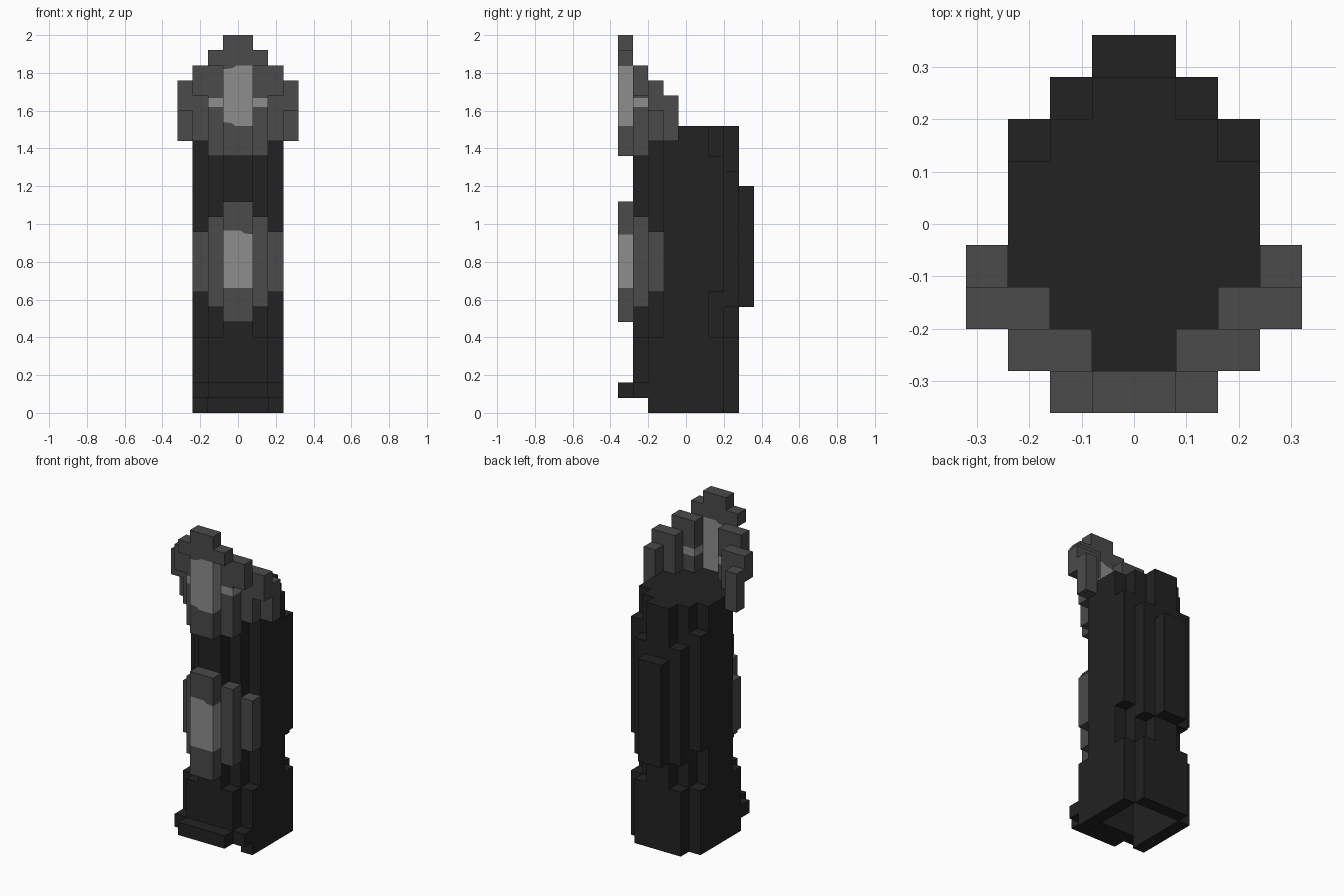
import bpy, bmesh

cube = bpy.data.objects.get("Cube")
if cube:
    bpy.data.objects.remove(cube, do_unlink=True)


def material(name, v):
    m = bpy.data.materials.new(name)
    m.use_nodes = True
    m.diffuse_color = (v, v, v, 1)
    bsdf = next(n for n in m.node_tree.nodes if n.type == 'BSDF_PRINCIPLED')
    bsdf.inputs["Base Color"].default_value = (v, v, v, 1)
    bsdf.inputs["Roughness"].default_value = 0.8
    return m


DARK = material("charcoal", 0.016)
GREY = material("dark grey", 0.069)
LIGHT = material("light grey", 0.27)


def prism(name, points, lo, hi, axis, mat):
    """Extrude a 2D outline along z (points are x, y) or y (points are x, z)."""
    def place(p, t):
        return (p[0], p[1], t) if axis == 'z' else (p[0], t, p[1])
    bm = bmesh.new()
    a = [bm.verts.new(place(p, lo)) for p in points]
    b = [bm.verts.new(place(p, hi)) for p in points]
    bm.faces.new(a)
    bm.faces.new(b)
    n = len(points)
    for i in range(n):
        j = (i + 1) % n
        bm.faces.new((a[i], a[j], b[j], b[i]))
    bmesh.ops.recalc_face_normals(bm, faces=bm.faces)
    me = bpy.data.meshes.new(name)
    bm.to_mesh(me)
    bm.free()
    me.materials.append(mat)
    ob = bpy.data.objects.new(name, me)
    bpy.context.scene.collection.objects.link(ob)
    return ob


def box(name, x0, x1, y0, y1, z0, z1, mat=DARK):
    return prism(name, [(x0, y0), (x1, y0), (x1, y1), (x0, y1)], z0, z1, 'z', mat)


def pair(name, x0, x1, *rest, mat=DARK):
    box("left_" + name, x0, x1, *rest, mat)
    box("right_" + name, -x1, -x0, *rest, mat)


# Shin: stepped round cross-section
half = [(.08, -.28), (.08, -.20), (.16, -.20), (.16, -.12), (.24, -.12),
        (.24, .12), (.16, .12), (.16, .20), (.08, .20), (.08, .28)]
outline = half + [(-x, y) for x, y in reversed(half)]
prism("shin", outline, .40, 1.52, 'z', DARK)

# Calf: layered strips down the back
pair("calf_outer_strip", .16, .24, .12, .20, .64, 1.36)
pair("calf_inner_strip", .08, .16, .20, .28, .56, 1.28)
box("calf_ridge", -.08, .08, .28, .36, .56, 1.20)

# Foot: hollow shell, open underneath
pair("foot_side", .16, .24, -.20, .20, 0, .40)
box("foot_back", -.16, .16, .20, .28, 0, .40)
box("foot_front", -.16, .16, -.28, -.20, .08, .40)

# Toe band
box("toe_band", -.16, .16, -.36, -.28, .08, .16)
pair("toe_band_side", .16, .24, -.28, -.20, .08, .16)


def banded_plate(name, z0, z1, lower, upper):
    """Centre plate with a light panel between two uneven edges."""
    def part(label, bottom, top, mat):
        prism(name + label, bottom + top[::-1], -.36, -.28, 'y', mat)
    part("_bottom", [(-.08, z0), (.08, z0)], lower, GREY)
    part("_panel", lower, upper, LIGHT)
    part("_top", upper, [(-.08, z1), (.08, z1)], GREY)


# Shin guard
banded_plate("shin_guard", .48, 1.12,
             [(-.08, .66), (.08, .66)],
             [(-.08, .965), (.015, .965), (.035, .95), (.08, .945)])
pair("shin_guard_inner", .08, .16, -.28, -.20, .56, 1.04, mat=GREY)
pair("shin_guard_outer", .16, .24, -.20, -.12, .64, .96, mat=GREY)

# Knee guard: centre plate and crest
banded_plate("knee_guard", 1.36, 2.0,
             [(-.08, 1.54), (-.035, 1.535), (-.015, 1.52), (.08, 1.52)],
             [(-.08, 1.82), (-.03, 1.825), (-.005, 1.84), (.08, 1.84)])
pair("knee_crest", .08, .16, -.36, -.28, 1.84, 1.92, mat=GREY)

# Knee guard: inner wings with a light stripe
for label, z0, z1, mat in (("bottom", 1.36, 1.62, GREY), ("stripe", 1.62, 1.667, LIGHT),
                           ("top", 1.667, 1.84, GREY)):
    pair("knee_wing_" + label, .08, .16, -.28, -.20, z0, z1, mat=mat)

# Knee guard: outer wings stepping back
pair("knee_wing_upper", .16, .24, -.28, -.20, 1.68, 1.84, mat=GREY)
pair("knee_wing_middle", .16, .24, -.20, -.12, 1.44, 1.76, mat=GREY)
pair("knee_wing_outer", .24, .32, -.20, -.12, 1.60, 1.76, mat=GREY)
pair("knee_wing_tip", .24, .32, -.12, -.04, 1.44, 1.68, mat=GREY)
